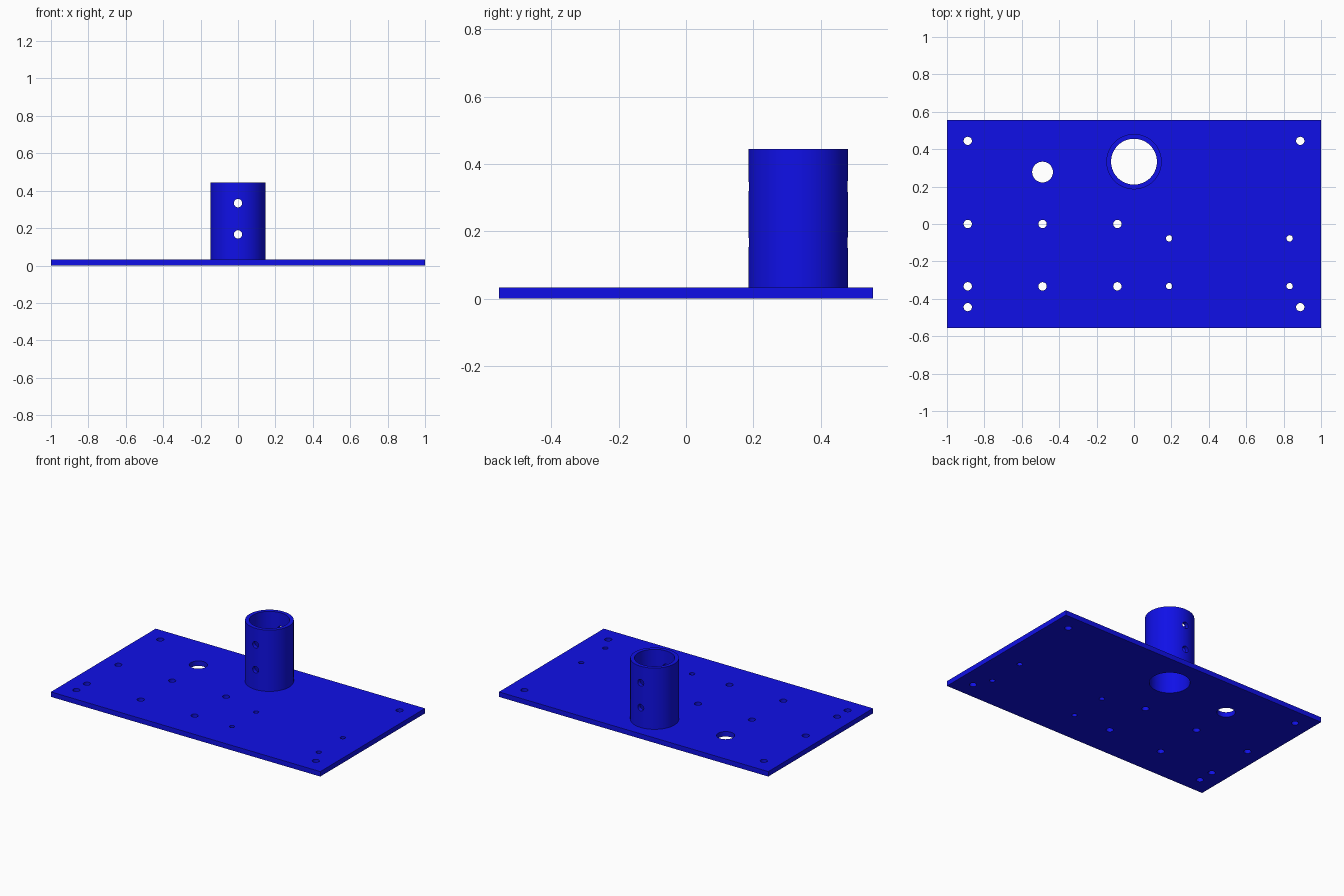
import bpy, bmesh
from math import radians
from mathutils import Matrix, Vector

if "Cube" in bpy.data.objects:
    bpy.data.objects.remove(bpy.data.objects["Cube"])

PLATE_T, TOP = 0.0333, 0.4444
TUBE_X, TUBE_Y, R_OUT, R_IN = 0.0, 0.3333, 0.148, 0.1225

blue = bpy.data.materials.new("blue")
blue.diffuse_color = (0.005, 0.005, 0.8, 1)
blue.use_nodes = True
blue.node_tree.nodes["Principled BSDF"].inputs["Base Color"].default_value = blue.diffuse_color


def make(name, bm):
    me = bpy.data.meshes.new(name)
    bm.to_mesh(me)
    bm.free()
    ob = bpy.data.objects.new(name, me)
    bpy.context.collection.objects.link(ob)
    return ob


def cylinder(bm, centre, r, depth, along_y=False, seg=32):
    m = Matrix.Translation(Vector(centre))
    if along_y:
        m = m @ Matrix.Rotation(radians(90), 4, 'X')
    bmesh.ops.create_cone(bm, cap_ends=True, segments=seg, radius1=r,
                          radius2=r, depth=depth, matrix=m)


def cut(ob, cutter):
    mod = ob.modifiers.new("cut", 'BOOLEAN')
    mod.operation, mod.solver, mod.object = 'DIFFERENCE', 'EXACT', cutter
    bpy.ops.object.select_all(action='DESELECT')
    ob.select_set(True)
    bpy.context.view_layer.objects.active = ob
    bpy.ops.object.modifier_apply(modifier=mod.name)
    bpy.data.objects.remove(cutter)


def finish(ob):
    ob.data.materials.clear()
    ob.data.materials.append(blue)
    bpy.ops.object.select_all(action='DESELECT')
    ob.select_set(True)
    bpy.context.view_layer.objects.active = ob
    bpy.ops.object.shade_smooth_by_angle(angle=radians(30))


# base plate
bm = bmesh.new()
bmesh.ops.create_cube(bm, size=1, matrix=Matrix.Translation((0, 0, PLATE_T / 2))
                      @ Matrix.Diagonal((2, 1.1111, PLATE_T, 1)))
plate = make("base_plate", bm)

# plate holes: corners, left grid, small right-hand set, cable hole, tube bore
holes = [(x, y, 0.0222) for x in (-0.8889, 0.8889) for y in (-0.4444, 0.4444)]
holes += [(x, y, 0.0222) for x in (-0.8889, -0.4889, -0.0889) for y in (0, -0.3333)]
holes += [(x, y, 0.0167) for x in (0.1878, 0.8322) for y in (-0.0767, -0.3322)]
holes += [(-0.4889, 0.2778, 0.0556)]
bm = bmesh.new()
for x, y, r in holes:
    cylinder(bm, (x, y, 0), r, 0.3)
cylinder(bm, (TUBE_X, TUBE_Y, 0), R_IN, 0.3, seg=96)
cut(plate, make("plate_cutter", bm))
finish(plate)

# upright socket tube
bm = bmesh.new()
cylinder(bm, (TUBE_X, TUBE_Y, (PLATE_T + TOP) / 2), R_OUT, TOP - PLATE_T, seg=96)
tube = make("socket_tube", bm)
bm = bmesh.new()
cylinder(bm, (TUBE_X, TUBE_Y, 0.25), R_IN, 1, seg=96)
cut(tube, make("bore_cutter", bm))

# two cross holes through both tube walls
bm = bmesh.new()
for z in (0.1667, 0.3333):
    cylinder(bm, (TUBE_X, TUBE_Y, z), 0.0222, 0.6, along_y=True)
cut(tube, make("cross_hole_cutter", bm))
finish(tube)
